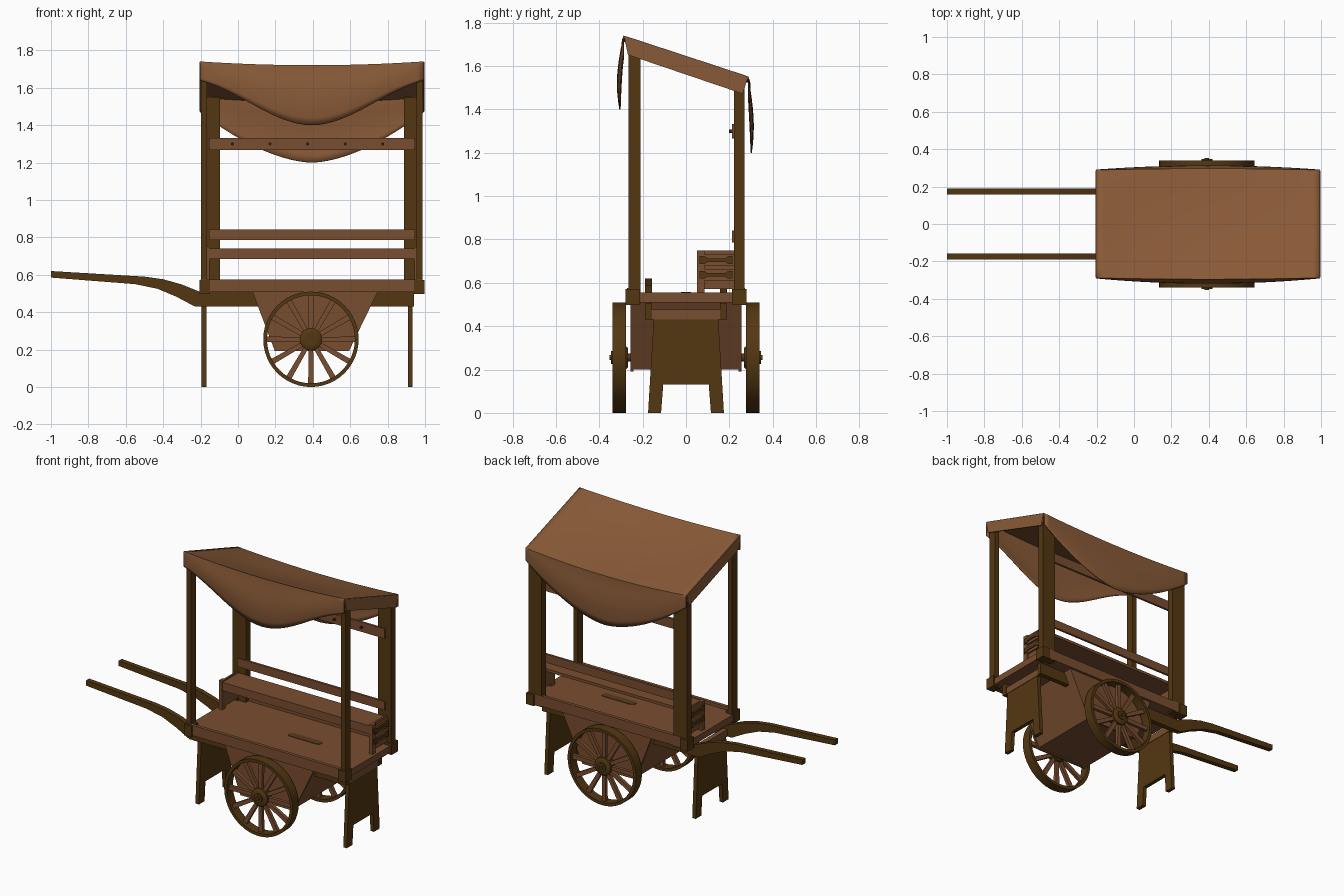
import bpy, bmesh, math
from mathutils import Matrix, Vector

if "Cube" in bpy.data.objects:
    bpy.data.objects.remove(bpy.data.objects["Cube"])

def material(name, rgb):
    m = bpy.data.materials.new(name)
    m.diffuse_color = (*rgb, 1)
    m.use_nodes = True
    m.node_tree.nodes["Principled BSDF"].inputs["Base Color"].default_value = m.diffuse_color
    return m

DARK = material("dark wood", (.088, .038, .006))
WOOD = material("mid brown wood", (.190, .075, .029))
CLOTH = material("tan canopy cloth", (.250, .102, .038))
IRON = material("dark iron", (.03, .018, .009))
SLOT = material("slot brown", (.10, .045, .014))

CX = .395  # cart centre along x

def finish(name, bm, mat, smooth=False):
    bmesh.ops.recalc_face_normals(bm, faces=bm.faces)
    me = bpy.data.meshes.new(name)
    bm.to_mesh(me)
    bm.free()
    me.materials.append(mat)
    ob = bpy.data.objects.new(name, me)
    bpy.context.collection.objects.link(ob)
    if smooth:
        bpy.ops.object.select_all(action='DESELECT')
        ob.select_set(True)
        bpy.context.view_layer.objects.active = ob
        bpy.ops.object.shade_smooth_by_angle(angle=math.radians(40))
    return ob

def box(name, x0, x1, y0, y1, z0, z1, mat):
    bm = bmesh.new()
    bmesh.ops.create_cube(bm, size=1)
    for v in bm.verts:
        v.co = ((x0 + x1) / 2 + v.co.x * (x1 - x0), (y0 + y1) / 2 + v.co.y * (y1 - y0),
                (z0 + z1) / 2 + v.co.z * (z1 - z0))
    return finish(name, bm, mat)

def prism(name, pts, axis, a, b, mat):
    """Extrude an outline along x (points are y,z), y (x,z) or z (x,y)."""
    bm = bmesh.new()
    put = {'x': lambda p, t: (t, p[0], p[1]), 'y': lambda p, t: (p[0], t, p[1]),
           'z': lambda p, t: (p[0], p[1], t)}[axis]
    lo = [bm.verts.new(put(p, a)) for p in pts]
    hi = [bm.verts.new(put(p, b)) for p in pts]
    bm.faces.new(lo)
    bm.faces.new(hi[::-1])
    for i in range(len(pts)):
        j = (i + 1) % len(pts)
        bm.faces.new((lo[i], lo[j], hi[j], hi[i]))
    return finish(name, bm, mat)

def lathe_y(name, profile, cx, cz, mat, seg=36):
    """Spin a closed (radius, y) profile about a y-parallel axis."""
    bm = bmesh.new()
    rings = []
    for i in range(seg):
        a = 2 * math.pi * i / seg
        rings.append([bm.verts.new((cx + r * math.cos(a), y, cz + r * math.sin(a))) for r, y in profile])
    n = len(profile)
    for i in range(seg):
        p, q = rings[i], rings[(i + 1) % seg]
        for k in range(n):
            m = (k + 1) % n
            bm.faces.new((p[k], p[m], q[m], q[k]))
    bmesh.ops.remove_doubles(bm, verts=bm.verts, dist=1e-5)
    return finish(name, bm, mat, True)

# Deck with raised long rims
box("deck", -.2, .985, -.255, .255, .51, .555, WOOD)
for s, n in ((-1, "front"), (1, "back")):
    box(n + "_deck_rim", -.2, .985, s * .25, s * .272, .507, .576, WOOD)
arc = [(.5 + sx * .1 + .024 * math.cos(t), .024 * math.sin(t)) for sx, o in ((1, -.5), (-1, .5))
       for t in [math.pi * (o + k / 6) for k in range(7)]]
prism("deck_slot", arc, 'z', .553, .558, SLOT)

# Beams that curve up into pull handles
handle = [(-1, .585), (-.55, .55), (-.43, .525), (-.33, .483), (-.23, .43), (.94, .43),
          (.94, .508), (-.2, .508), (-.3, .548), (-.4, .576), (-.5, .59), (-1, .62)]
for s in (-1, 1):
    prism("pull_handle", handle, 'y', s * .157, s * .19, DARK)

# Plank legs with a notch, and cross bars above them
leg = [(-.148, .45), (-.175, 0), (-.115, 0), (-.105, .13), (.105, .13), (.115, 0), (.175, 0), (.148, .45)]
for x in (-.195, .908):
    prism("plank_leg", leg, 'x', x, x + .026, DARK)
    box("cross_bar", x - .003, x + .029, -.16, .16, .43, .477, WOOD)

# Tapered under-box
prism("under_box", [(.08, .515), (.2, .2), (.59, .2), (.745, .515)], 'y', -.245, .245, WOOD)
for s in (-1, 1):
    prism("box_side_panel", [(.075, .515), (.197, .192), (.593, .192), (.75, .515)],
          'y', s * .243, s * .256, WOOD)

# Wheels
R = .255
lathe_y("axle", [(0, -.34), (.018, -.34), (.018, .34), (0, .34)], .39, R, DARK, 16)
for s in (-1, 1):
    lathe_y("wheel_rim", [(R, s * .276), (R, s * .34), (.235, s * .34), (.235, s * .276)], .39, R, DARK, 48)
    lathe_y("wheel_hub", [(0, s * .268), (.045, s * .268), (.06, s * .285), (.06, s * .33), (.045, s * .34),
                          (.03, s * .34), (.03, s * .347), (.012, s * .347), (.012, s * .354), (0, s * .354)],
            .39, R, DARK, 24)
    bm = bmesh.new()
    for k in range(12):
        cube = bmesh.ops.create_cube(bm, size=1)["verts"]
        rot = Matrix.Rotation(k * math.pi / 6, 4, 'Y')
        for v in cube:
            w = .024 if v.co.x < 0 else .03
            p = Vector((.145 + v.co.x * .19, v.co.y * .022, v.co.z * w))
            v.co = rot @ p + Vector((.39, s * .308, R))
    finish("wheel_spokes", bm, WOOD)

# Posts: narrow at the front, wide at the back, with foot brackets
for m in (-1, 1):
    def X(d):
        return CX + m * d
    def span(a, b):
        return sorted((X(a), X(b)))
    box("front_post", *span(.56, .592), -.265, -.21, .5, 1.712, DARK)
    box("back_post", *span(.492, .592), .222, .27, .5, 1.55, DARK)
    for s in (-1, 1):
        box("post_foot", *span(.545, .602), *sorted((s * .213, s * .28)), .497, .572, DARK)
    # Shelf ends: front stile, two slats, iron straps
    box("shelf_stile", *span(.548, .572), .05, .085, .555, .75, WOOD)
    box("shelf_end", *span(.548, .56), .05, .222, .572, .75, WOOD)
    for z in (.637, .705):
        box("shelf_slat", *span(.558, .572), .08, .222, z - .026, z + .026, WOOD)
        strap = [(.062, z - .018), (.085, z - .018), (.1, z - .008), (.18, z - .008), (.195, z - .018),
                 (.214, z - .018), (.214, z + .018), (.195, z + .018), (.18, z + .008), (.1, z + .008),
                 (.085, z + .018), (.062, z + .018)]
        prism("shelf_strap", strap, 'x', *span(.57, .579), DARK)

# Shelf and back rails
box("shelf_top", -.155, .945, .055, .222, .722, .741, WOOD)
box("shelf_apron", -.155, .945, .052, .068, .685, .741, WOOD)
box("low_back_rail", -.155, .945, .213, .228, .785, .842, WOOD)
box("peg_rail", -.155, .945, .213, .228, 1.267, 1.332, WOOD)
for i in range(5):
    lathe_y("peg", [(0, .199), (.008, .199), (.008, .214), (0, .214)], -.03 + i * .201, 1.3, IRON, 10)

# Sagging cloth canopy: front valance, sloped roof, back valance
def canopy_column(u):
    sag = 1 - u * u
    zf, zb = 1.738 - .02 * sag, 1.55 - .025 * sag
    a = abs(u)
    f_low = 1.64 - .24 * (.6 * (1 + math.cos(math.pi * u)) / 2 + .4 * (1 - a ** 1.7))
    b_low = 1.20 + .27 * a ** 1.7
    pts = []
    for k in range(8, 0, -1):
        t = k / 8
        pts.append((-.288 - .028 * sag * math.sin(math.pi * .8 * t), zf + (f_low - zf) * t))
    for k in range(13):
        t = k / 12
        edge = .286 + .008 * sag
        pts.append((-edge + 2 * edge * t, zf + (zb - zf) * t - .02 * sag * math.sin(math.pi * t)))
    for k in range(1, 9):
        t = k / 8
        pts.append((.288 + .022 * sag * math.sin(math.pi * .8 * t), zb + (b_low - zb) * t))
    return [(CX + .598 * u, y, z) for y, z in pts]

bm = bmesh.new()
N = 32
cols = [[bm.verts.new(p) for p in canopy_column(-1 + 2 * i / N)] for i in range(N + 1)]
for c, d in zip(cols, cols[1:]):
    for k in range(len(c) - 1):
        bm.faces.new((c[k], c[k + 1], d[k + 1], d[k]))
canopy = finish("canopy_cloth", bm, CLOTH, True)
sol = canopy.modifiers.new("thickness", 'SOLIDIFY')
sol.thickness = .006
sol.offset = 0

for m in (-1, 1):
    prism("canopy_end_flap", [(-.286, 1.738), (.286, 1.55), (.262, 1.472), (-.268, 1.652)],
          'x', CX + m * .594, CX + m * .602, CLOTH)
